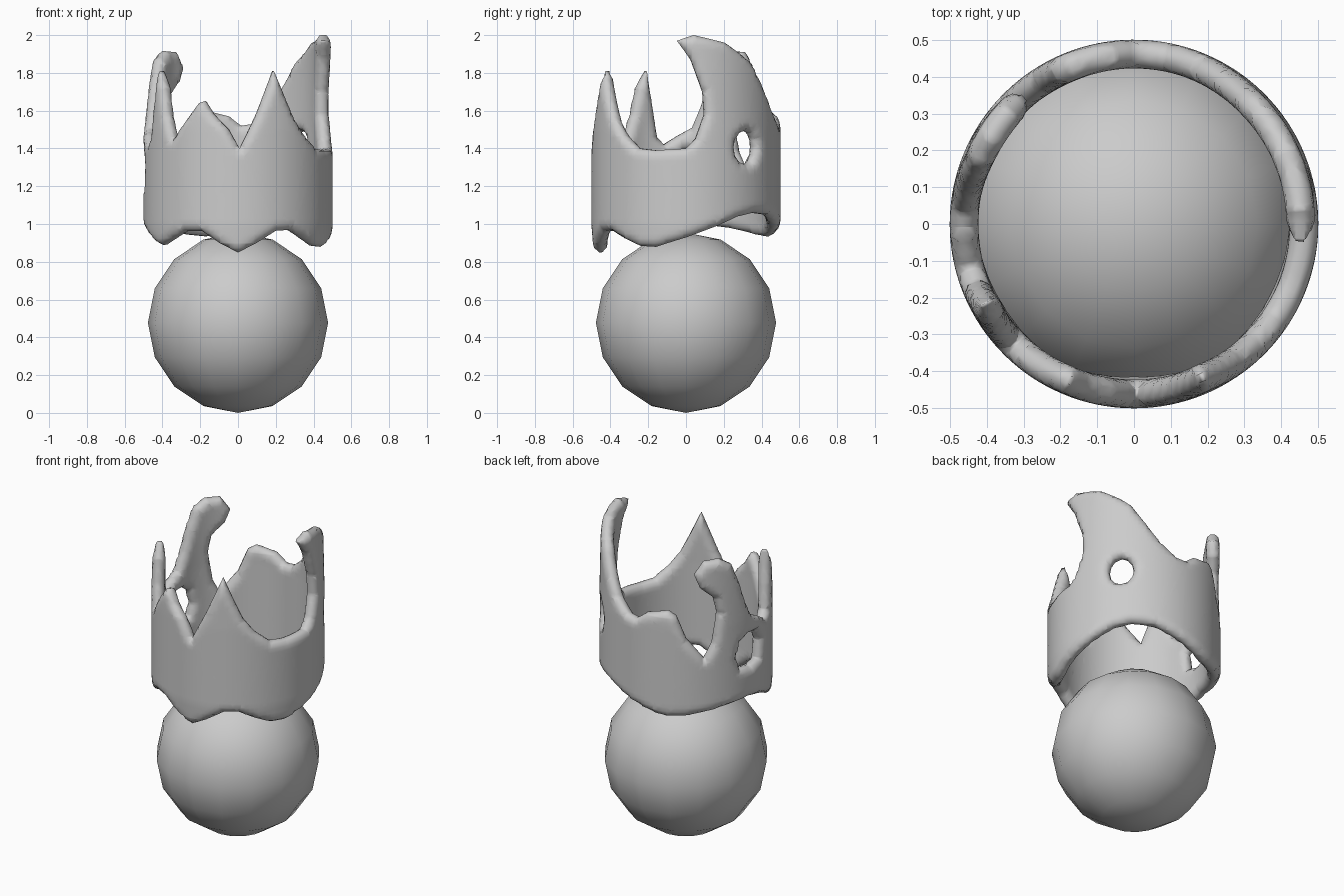
import bpy, bmesh, math
from mathutils import Vector
from mathutils.geometry import intersect_point_line

if "Cube" in bpy.data.objects:
    bpy.data.objects.remove(bpy.data.objects["Cube"])

R = 0.462                      # mid radius of the crown wall
SEAM = -20                     # angle (degrees) where the flat pattern is joined
K = math.radians(1) * R        # degrees -> length along the wall

# Ball
bpy.ops.mesh.primitive_uv_sphere_add(segments=16, ring_count=8, radius=0.477, location=(0, 0, 0.477))
ball = bpy.context.object
ball.name = "ball"
ball.data.shade_smooth()

# Crown pattern, unrolled: (angle from +x in degrees, height)
bottom = [(-20, .88), (0, .93), (20, .99), (35, 1.04), (48, 1.06), (65, 1.05), (83, 1.0), (100, .955),
          (111, .935), (125, .945), (150, .98), (172, 1.0), (188, .97), (204, .91), (212, .89),
          (222, .92), (235, .965), (246, .965), (258, .9), (270, .85), (282, .9), (295, .965),
          (305, .97), (318, .92), (329, .885), (340, .88)]
top = [(-20, 1.39), (0, 1.40), (6, 1.45), (12, 1.58), (11, 1.70), (3, 1.87), (-6, 1.97), (5, 2.0),
       (26, 1.96), (40, 1.89), (48, 1.84), (60, 1.70), (69, 1.60), (80, 1.53), (88, 1.52),
       (96, 1.57), (112, 1.60), (118, 1.57), (125, 1.43), (138, 1.30), (144, 1.39), (148, 1.58),
       (145, 1.68), (135, 1.75), (131, 1.83), (138, 1.91), (150, 1.915), (159, 1.87), (165, 1.75),
       (170, 1.62), (176, 1.51), (185, 1.47), (195, 1.42), (200, 1.46), (203, 1.6), (208, 1.81),
       (215, 1.72), (219, 1.58), (225, 1.45), (235, 1.55), (244, 1.64), (248, 1.65), (254, 1.58),
       (264, 1.5), (271, 1.40), (282, 1.58), (294, 1.81), (303, 1.65), (309, 1.55), (317, 1.47),
       (328, 1.40), (340, 1.39)]


def oval(a, z, ra, rz, n=12):
    return [(a + ra * math.cos(i * math.tau / n), z + rz * math.sin(i * math.tau / n)) for i in range(n)]


def flat(points):
    return [Vector((a * K, z, 0)) for a, z in points]


holes = [flat(oval(41, 1.405, 9, .09)),
         flat([(165, 1.36), (172, 1.40), (182, 1.39), (187, 1.31), (185, 1.2), (175, 1.18),
               (165, 1.19), (162, 1.27)])]
bottom, top = flat(bottom), flat(top)
loops = [bottom + top[::-1]] + holes

# Fill the pattern and slice it into a fine grid so it can bend
bm = bmesh.new()
for loop in loops:
    vs = [bm.verts.new(p) for p in loop]
    for i, v in enumerate(vs):
        bm.edges.new((v, vs[(i + 1) % len(vs)]))
bmesh.ops.triangle_fill(bm, edges=bm.edges[:], use_beauty=True, normal=(0, 0, 1))


def slice_at(co, no):
    bmesh.ops.bisect_plane(bm, geom=bm.verts[:] + bm.edges[:] + bm.faces[:], dist=1e-5, plane_co=co, plane_no=no)


for i in range(1, 120):
    slice_at(((SEAM + 3 * i) * K, 0, 0), (1, 0, 0))
for i in range(1, 46):
    slice_at((0, .85 + .0255 * i, 0), (0, 1, 0))

# Real rim segments (seam excluded), repeated one turn each way
segs = list(zip(bottom, bottom[1:])) + list(zip(top, top[1:]))
for h in holes:
    segs += list(zip(h, h[1:] + h[:1]))
turn = Vector((360 * K, 0, 0))
segs += [(a + turn, b + turn) for a, b in segs if a.x < 60 * K] + \
        [(a - turn, b - turn) for a, b in segs if a.x > 280 * K]


def rim_distance(p):
    best = 9
    for a, b in segs:
        q, t = intersect_point_line(p, a, b)
        q = a if t < 0 else b if t > 1 else q
        best = min(best, (p - q).length)
    return best


# Wall is thin at the rims and thick inside, then roll it up
layer = bm.verts.layers.deform.verify()
for v in bm.verts:
    d = min(rim_distance(v.co) / .045, 1)
    v[layer][0] = .3 + .7 * math.sqrt(max(0, 1 - (1 - d) ** 2))
    a, z = v.co.x / R, v.co.y
    r = R - .012 * max(0, (1.0 - z) / .15) - .01 * max(0, (z - 1.5) / .5)
    v.co = (r * math.cos(a), r * math.sin(a), z)
bmesh.ops.remove_doubles(bm, verts=bm.verts[:], dist=5e-4)
for f in bm.faces:
    c = f.calc_center_median()
    f.normal_update()
    if f.normal.x * c.x + f.normal.y * c.y < 0:
        f.normal_flip()

mesh = bpy.data.meshes.new("crown")
bm.to_mesh(mesh)
bm.free()
mesh.shade_smooth()
crown = bpy.data.objects.new("crown", mesh)
bpy.context.collection.objects.link(crown)
crown.vertex_groups.new(name="thickness")
solid = crown.modifiers.new("wall", 'SOLIDIFY')
solid.thickness = .078
solid.offset = 0
solid.vertex_group = "thickness"
